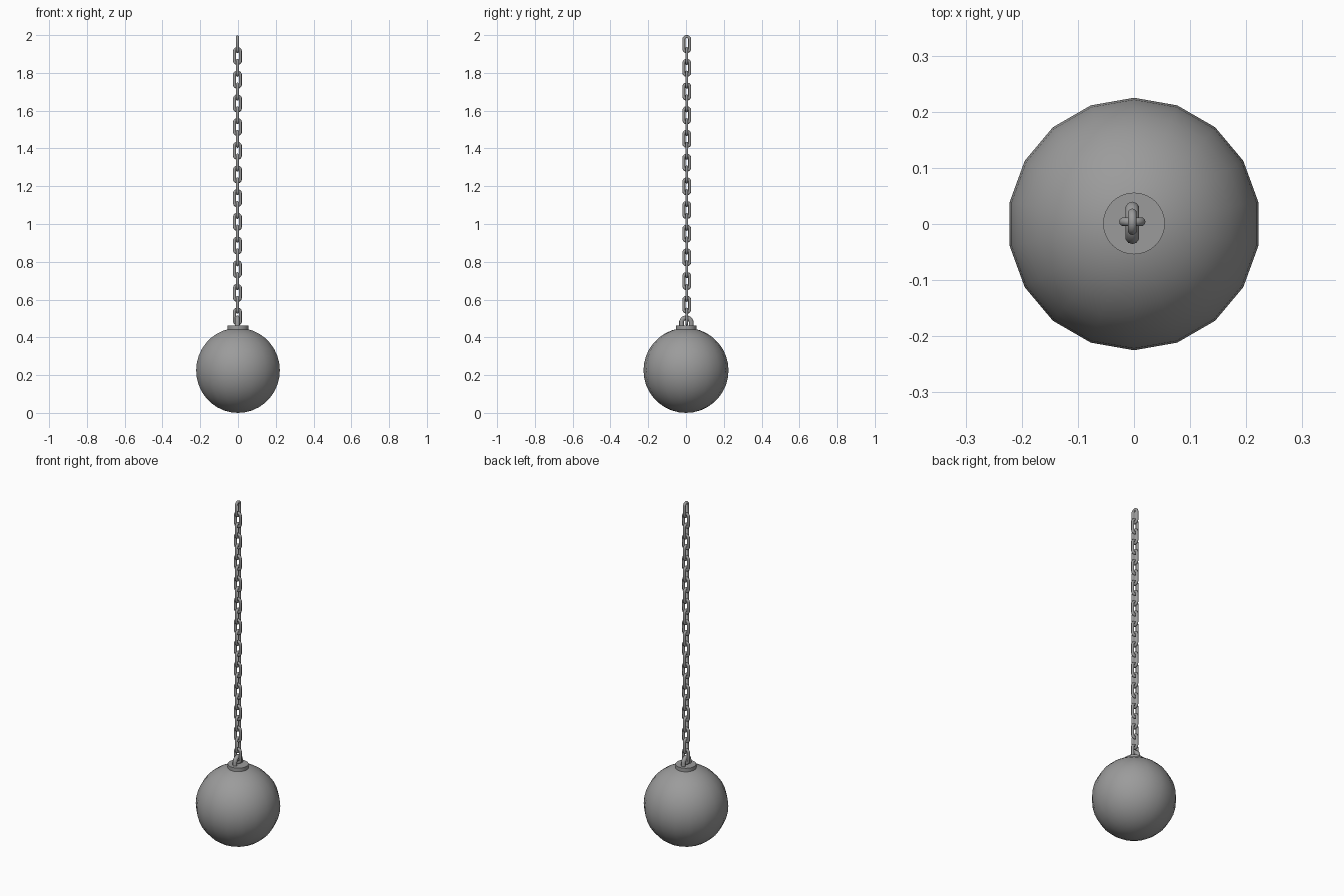
import bpy, bmesh, math
from mathutils import Matrix

if "Cube" in bpy.data.objects:
    bpy.data.objects.remove(bpy.data.objects["Cube"], do_unlink=True)

BALL_R = 0.225
COLLAR_TOP = 0.463
LINKS = 24
PITCH = 0.0627
HALF_LINK = 0.048
CHAIN_X, CHAIN_Y = -0.003, 0.004

steel = bpy.data.materials.new("grey steel")
steel.use_nodes = True
grey = (0.33, 0.33, 0.33, 1)
steel.diffuse_color = grey
steel.node_tree.nodes["Principled BSDF"].inputs["Base Color"].default_value = grey


def finish(obj, name, angle=40):
    obj.name = name
    obj.data.materials.append(steel)
    bpy.ops.object.select_all(action='DESELECT')
    obj.select_set(True)
    bpy.context.view_layer.objects.active = obj
    bpy.ops.object.shade_smooth_by_angle(angle=math.radians(angle))
    return obj


def stretched_ring(name, major, minor, stretch, location, turn=0, half=False):
    """Upright ring in the XZ plane, pulled apart vertically into an oval."""
    count = 16
    bpy.ops.mesh.primitive_torus_add(major_radius=major, minor_radius=minor,
                                     major_segments=count, minor_segments=10)
    obj = bpy.context.object
    bm = bmesh.new()
    bm.from_mesh(obj.data)
    # Half a segment of spin keeps every vertex clear of the middle line
    spin = Matrix.Rotation(math.pi / count, 4, 'Z')
    stand = Matrix.Rotation(math.pi / 2, 4, 'X')
    bm.transform(stand @ spin)
    for v in bm.verts:
        v.co.z += math.copysign(stretch, v.co.z)
    if half:
        low = [v for v in bm.verts if v.co.z < -stretch - major / 2]
        bmesh.ops.delete(bm, geom=low, context='VERTS')
    bm.transform(Matrix.Rotation(turn, 4, 'Z'))
    bm.to_mesh(obj.data)
    bm.free()
    obj.location = location
    return finish(obj, name, 60)


# Heavy ball
bpy.ops.mesh.primitive_uv_sphere_add(segments=18, ring_count=18, radius=BALL_R,
                                     location=(0, 0, BALL_R))
finish(bpy.context.object, "ball")

# Flat collar on top of the ball
bpy.ops.mesh.primitive_cylinder_add(vertices=32, radius=0.055, depth=0.033,
                                    location=(0, 0.001, COLLAR_TOP - 0.0165))
finish(bpy.context.object, "collar")

# Arched eye fixed to the collar
stretched_ring("eye", 0.026, 0.0125, 0.015, (CHAIN_X, 0.002, COLLAR_TOP),
               math.pi / 2, half=True)

# Chain of links, each turned a quarter from its neighbour
for i in range(LINKS):
    z = 2 - HALF_LINK - i * PITCH
    stretched_ring(f"chain_link_{i + 1}", 0.016, 0.008, HALF_LINK - 0.024,
                   (CHAIN_X, CHAIN_Y, z), math.pi / 2 if i % 2 == 0 else 0)
